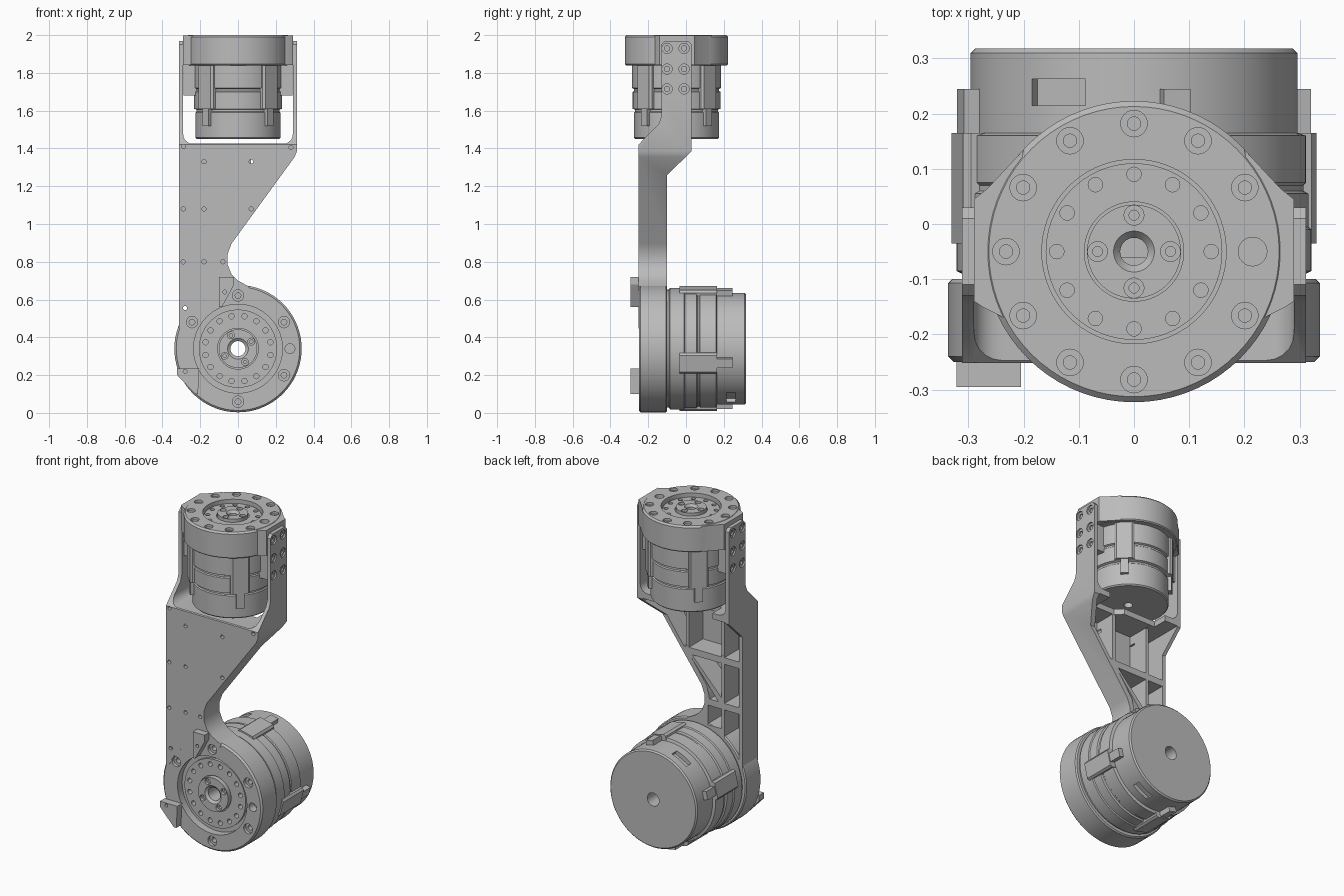
import bpy, bmesh
from math import cos, sin, pi, radians
from mathutils import Matrix, Vector

cube = bpy.data.objects.get("Cube")
if cube:
    bpy.data.objects.remove(cube, do_unlink=True)

grey = bpy.data.materials.new("machined grey")
grey.use_nodes = True
grey.diffuse_color = (0.5, 0.5, 0.5, 1)
grey.node_tree.nodes["Principled BSDF"].inputs["Base Color"].default_value = (0.5, 0.5, 0.5, 1)

PLANES = {"x": lambda u, v, w: (w, u, v),
          "y": lambda u, v, w: (u, w, v),
          "z": lambda u, v, w: (u, v, w)}
parts = []


def make(name, rings, faces, M):
    bm = bmesh.new()
    vs = [bm.verts.new(M @ Vector(p)) for p in rings]
    for f in faces:
        bm.faces.new([vs[i] for i in f])
    bmesh.ops.recalc_face_normals(bm, faces=bm.faces)
    me = bpy.data.meshes.new(name)
    bm.to_mesh(me)
    bm.free()
    me.materials.append(grey)
    ob = bpy.data.objects.new(name, me)
    bpy.context.collection.objects.link(ob)
    parts.append(ob)
    return ob


def prism(name, pts, axis, a, b, M=Matrix()):
    """Extrude a flat outline along an axis from a to b."""
    n = len(pts)
    co = [PLANES[axis](u, v, w) for w in (a, b) for u, v in pts]
    faces = [list(range(n)), list(range(n, 2 * n))]
    faces += [[i, (i + 1) % n, n + (i + 1) % n, n + i] for i in range(n)]
    return make(name, co, faces, M)


def lathe(name, prof, M, steps=72):
    """Turn a closed (radius, height) outline about z."""
    n = len(prof)
    co = [(r * cos(2 * pi * s / steps), r * sin(2 * pi * s / steps), h)
          for s in range(steps) for r, h in prof]
    faces = [[s * n + i, s * n + (i + 1) % n,
              (s + 1) % steps * n + (i + 1) % n, (s + 1) % steps * n + i]
             for s in range(steps) for i in range(n)]
    return make(name, co, faces, M)


def arc(x, y, r, a0=0, a1=345, n=24):
    return [(x + r * cos(radians(a0 + (a1 - a0) * i / (n - 1))),
             y + r * sin(radians(a0 + (a1 - a0) * i / (n - 1)))) for i in range(n)]


def rect(u0, v0, u1, v1):
    return [(u0, v0), (u1, v0), (u1, v1), (u0, v1)]


def polar(r, angles):
    return [(r * cos(radians(a)), r * sin(radians(a))) for a in angles]


def holes(centres, r, axis, a, b, M=Matrix()):
    return [prism("hole_cutter", arc(u, v, r), axis, a, b, M) for u, v in centres]


def cut(ob, cutters, op="DIFFERENCE", keep=False):
    """Apply one boolean with a group of separate cutters."""
    bm = bmesh.new()
    for c in cutters:
        bm.from_mesh(c.data)
    me = bpy.data.meshes.new("cutter")
    bm.to_mesh(me)
    bm.free()
    tool = bpy.data.objects.new("cutter", me)
    tool.hide_render = True
    bpy.context.collection.objects.link(tool)
    mod = ob.modifiers.new("cut", "BOOLEAN")
    mod.operation, mod.object, mod.solver = op, tool, "EXACT"
    dg = bpy.context.evaluated_depsgraph_get()
    new = bpy.data.meshes.new_from_object(ob.evaluated_get(dg))
    ob.modifiers.clear()
    ob.data = new
    bpy.data.objects.remove(tool)
    if not keep:
        for c in cutters:
            parts.remove(c)
            bpy.data.objects.remove(c)


def clips(name, M, angles, r, width, h0, h1, pin_w, pin_h):
    """Raised housing clips with a narrow pin behind each."""
    for i, a in enumerate(angles):
        T = M @ Matrix.Rotation(radians(a), 4, "Z")
        w, p = width / 2, pin_w / 2
        prism(f"{name}_clip_{i}", [(r - .06, -w), (r - .012, -w), (r, -w * .8),
              (r, w * .8), (r - .012, w), (r - .06, w)], "z", h0, h1, T)
        prism(f"{name}_pin_{i}", rect(r - .06, -p, r - .006, p), "z", pin_h, h0 + .01, T)


# Bracket: front outline crossed with side outline
front = [(-.312, .45), (-.312, 1.97), (-.29, 1.97)]
front += arc(-.24, 1.475, .05, 180, 270, 6) + arc(.24, 1.475, .05, 270, 360, 6)
front += [(.29, 1.97), (.312, 1.97), (.312, 1.385), (.3, 1.355), (-.035, .895),
          (-.055, .84), (-.055, .785), (-.035, .735), (0, .7), (.06, .668)]
front += arc(0, .34, .31, 80, 160, 16)
side = [(-.252, .3), (-.1, .3), (-.1, 1.26), (.03, 1.385), (.03, 1.95), (.01, 1.97),
        (-.11, 1.97), (-.13, 1.95), (-.13, 1.57), (-.145, 1.53), (-.252, 1.42)]
arm = prism("arm_bracket", front, "y", -.4, .2)
cut(arm, [prism("side_outline", side, "x", -.5, .5)], "INTERSECT")

# Rear pockets leaving ribs, and the open rear under the shelf
pockets = [rect(-.29, z0, -.19, z1) for z0, z1 in ((1.1, 1.39), (.82, 1.06), (.5, .78))]
pockets += [rect(-.17, 1.1, .05, 1.39),
            [(.07, 1.1), (.085, 1.1), (.275, 1.365), (.275, 1.39), (.07, 1.39)],
            [(-.17, .85), (.03, 1.06), (-.17, 1.06)],
            [(-.15, .82), (-.09, .82), (-.07, .9), (.035, 1.045)],
            rect(-.17, .66, -.08, .78)]
cut(arm, [prism("pocket", p, "y", -.235, .1) for p in pockets])
cut(arm, [prism("rear_opening", [(-.29, 1.11), (.09, 1.11), (.275, 1.365),
                                 (.275, 1.389), (-.29, 1.389)], "y", -.1005, .12)])
cut(arm, [prism("shelf_notch", [(-.2, -.06), (.02, -.06), (.06, -.1), (.2, -.1),
                                (.2, .2), (-.2, .2)], "z", 1.37, 1.6)])
screws = [(-.288, 1.41), (-.18, 1.33), (.07, 1.33), (.28, 1.405), (-.29, 1.08), (-.18, 1.08),
          (.07, 1.08), (-.29, .8), (-.18, .8), (-.08, .8), (-.28, .555)]
cut(arm, holes(screws, .011, "y", -.3, -.2))
plate_bolts = [(y, z) for y in (-.1, -.01) for z in (1.93, 1.82, 1.715)]
for s in (-1, 1):
    cut(arm, holes(plate_bolts, .027, "x", s * .303, s * .35))
    cut(arm, holes(plate_bolts, .014, "x", s * .295, s * .34))

# Lower actuator, axis facing the front
LOW = Matrix.Translation((0, 0, .34)) @ Matrix.Rotation(pi / 2, 4, "X")
low = lathe("lower_actuator", [
    (.04, -.318), (.288, -.318), (.296, -.31), (.296, -.165), (.312, -.16), (.312, -.075),
    (.307, -.07), (.307, -.06), (.316, -.055), (.316, .005), (.322, .01), (.322, .085),
    (.312, .09), (.312, .1), (.33, .1), (.337, .107), (.337, .24), (.327, .25), (.235, .25),
    (.235, .205), (.207, .205), (.207, .222), (.108, .222), (.108, .21), (.102, .21),
    (.102, .242), (.055, .242), (.04, .23)], LOW)
rim = polar(.281, range(30, 390, 60))
hub = polar(.08, range(28, 388, 90))
cut(low, holes(rim, .03, "z", .23, .3, LOW) + holes(hub, .018, "z", .225, .3, LOW)
    + holes(polar(.175, [11.25 + 22.5 * i for i in range(16)]), .014, "z", .19, .24, LOW)
    + holes([(.275, 0)], .026, "z", .2, .3, LOW))
cut(low, holes(rim, .015, "z", .19, .28, LOW) + holes(hub, .009, "z", .2, .28, LOW))
cut(low, [prism("slot", rect(.27, -.055, .4, .055), "z", -.263, -.215,
                LOW @ Matrix.Rotation(radians(a), 4, "Z")) for a in (118, -62)])
clips("lower", LOW, range(-14, 346, 90), .33, .11, -.165, .035, .05, -.245)

# Small stops on the front face
for name, pts, hole in (
        ("upper_stop", [(-.1, .72), (-.02, .72), (-.02, .68), (-.085, .56), (-.1, .56)], (-.07, .64)),
        ("lower_stop", [(-.322, .235), (-.205, .235), (-.212, .1), (-.228, .1), (-.322, .2)], (-.28, .22))):
    stop = prism(name, pts, "y", -.295, -.245)
    cut(stop, holes([hole], .01, "y", -.31, -.27))

# Upper actuator, axis upright, with two mounting ears
UP = Matrix.Translation((0, -.05, 0))
up = lathe("upper_actuator", [
    (.025, 1.45), (.218, 1.45), (.225, 1.457), (.225, 1.59), (.219, 1.595), (.219, 1.605),
    (.232, 1.61), (.232, 1.7), (.226, 1.705), (.226, 1.715), (.236, 1.72), (.236, 1.84),
    (.267, 1.84), (.273, 1.846), (.273, 1.99), (.263, 2), (.167, 2), (.167, 1.965),
    (.16, 1.965), (.16, 1.978), (.09, 1.978), (.09, 1.97), (.085, 1.97), (.085, 1.995),
    (.037, 1.995), (.025, 1.98)], UP)
ears = []
for label, s in (("right", -1), ("left", 1)):
    ears.append(prism(f"{label}_ear", [(s * x, y) for x, y in (
        (.21, .13), (.2, .185), (.265, .115), (.29, .095), (.29, -.09), (.27, -.103),
        (.235, -.12), (.21, -.13))], "z", 1.842, 1.998, UP))
    prism(f"{label}_spacer", rect(s * .22, -.06, s * .288, .06), "z", 1.68, 1.85, UP)
rim = polar(.232, range(30, 360, 30))
hub = polar(.066, range(0, 360, 90))
for ob in [up] + ears:
    cut(ob, holes(rim, .024, "z", 1.985, 2.1, UP) + holes([(.215, 0)], .026, "z", 1.93, 2.1, UP))
    cut(ob, holes(rim, .012, "z", 1.95, 2.05, UP))
cut(up, holes(hub, .018, "z", 1.98, 2.1, UP)
    + holes(polar(.14, range(0, 360, 30)), .013, "z", 1.955, 2.01, UP))
cut(up, holes(hub, .009, "z", 1.96, 2.05, UP))
clips("upper", UP, range(45, 405, 90), .25, .11, 1.61, 1.84, .045, 1.52)

# Smooth round walls, keep machined edges crisp
for ob in parts:
    bpy.ops.object.select_all(action="DESELECT")
    ob.select_set(True)
    bpy.context.view_layer.objects.active = ob
    bpy.ops.object.shade_smooth_by_angle(angle=radians(28))
